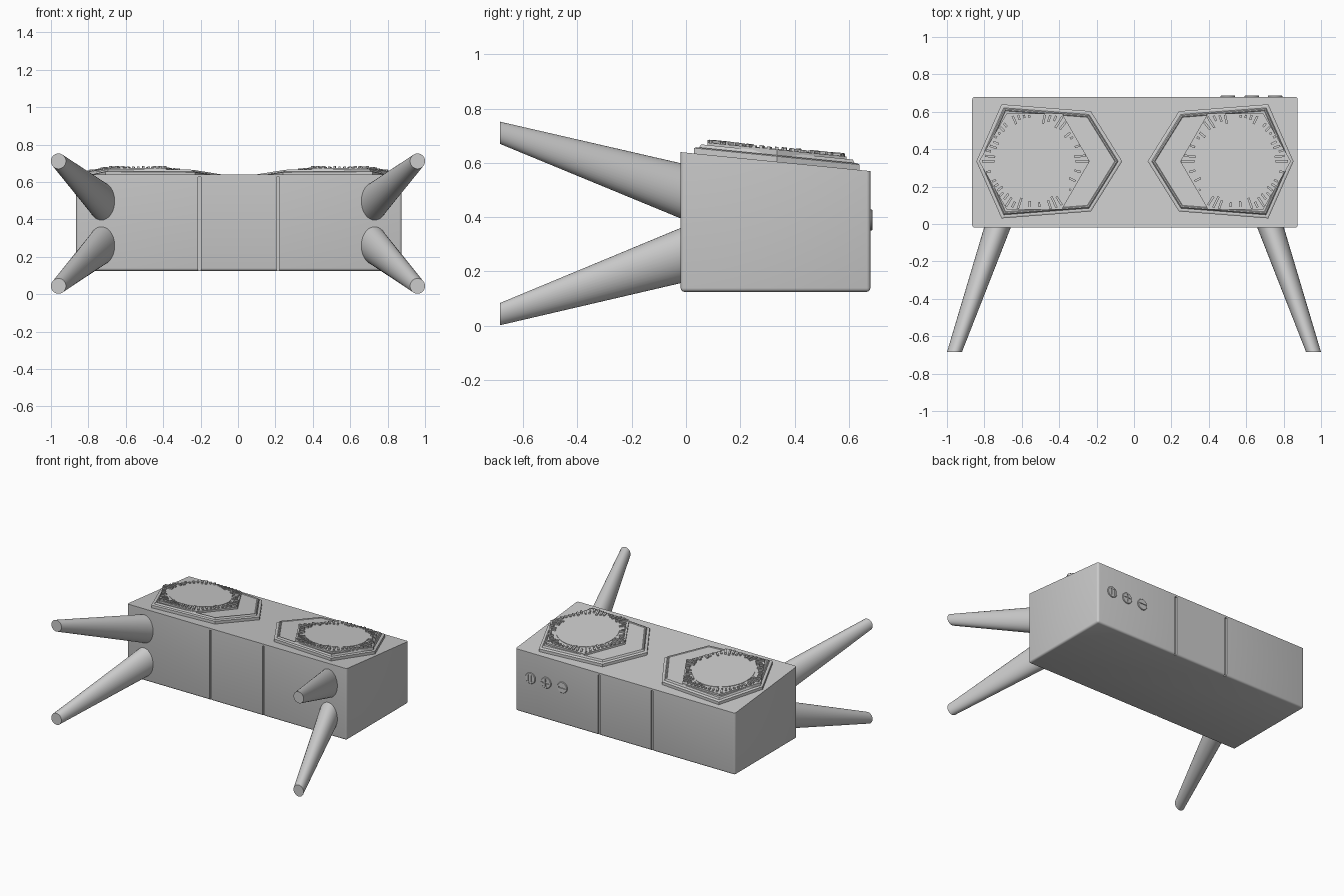
import bpy, bmesh, math, random
from mathutils import Vector

random.seed(4)
if "Cube" in bpy.data.objects:
    bpy.data.objects.remove(bpy.data.objects["Cube"], do_unlink=True)

grey = bpy.data.materials.new("plain_grey")
grey.use_nodes = True
grey.diffuse_color = (0.6, 0.6, 0.6, 1)
grey.node_tree.nodes["Principled BSDF"].inputs["Base Color"].default_value = (0.6, 0.6, 0.6, 1)

CX = 0.005                      # middle of the body
X0, X1, Y0, Y1, Z0 = -0.865, 0.875, -0.02, 0.68, 0.125


def top_z(y):
    """Height of the sloping lid."""
    return 0.638 - 0.1 * y


def finish(name, bm, smooth=False):
    bmesh.ops.recalc_face_normals(bm, faces=bm.faces)
    mesh = bpy.data.meshes.new(name)
    bm.to_mesh(mesh)
    bm.free()
    mesh.materials.append(grey)
    obj = bpy.data.objects.new(name, mesh)
    bpy.context.collection.objects.link(obj)
    if smooth:
        bpy.context.view_layer.objects.active = obj
        obj.select_set(True)
        bpy.ops.object.shade_smooth_by_angle(angle=math.radians(35))
        obj.select_set(False)
    return obj


def loft(bm, rings):
    """Skin a list of equal closed rings and cap both ends."""
    rows = [[bm.verts.new(p) for p in ring] for ring in rings]
    n = len(rows[0])
    for a, b in zip(rows, rows[1:]):
        for i in range(n):
            j = (i + 1) % n
            bm.faces.new((a[i], a[j], b[j], b[i]))
    bm.faces.new(rows[0])
    bm.faces.new(rows[-1])


def box(bm, lo, hi):
    corners = [(lo[0], lo[1]), (hi[0], lo[1]), (hi[0], hi[1]), (lo[0], hi[1])]
    loft(bm, [[(x, y, z) for x, y in corners] for z in (lo[2], hi[2])])


def cut(obj, cutter):
    cutter.hide_render = True
    cutter.hide_viewport = True
    mod = obj.modifiers.new("cut", "BOOLEAN")
    mod.operation = 'DIFFERENCE'
    mod.solver = 'EXACT'
    mod.object = cutter


# Body: box with a sloping lid, rounded uprights and lower edges
bm = bmesh.new()
box(bm, (X0, Y0, Z0), (X1, Y1, 1))
for v in bm.verts:
    if v.co.z > Z0 + 0.1:
        v.co.z = top_z(v.co.y)
edges = [e for e in bm.edges if min(v.co.z for v in e.verts) < Z0 + 0.01]
bmesh.ops.bevel(bm, geom=edges, offset=0.014, segments=3, profile=0.5, affect='EDGES')
body = finish("body", bm, True)

# Grooves down the front and back
bm = bmesh.new()
for x in (CX - 0.21, CX + 0.21):
    for y in (Y0, Y1):
        box(bm, (x - 0.008, y - 0.014, Z0 - 0.05), (x + 0.008, y + 0.014, top_z(y) - 0.014))
cut(body, finish("groove_cutter", bm))


# Legs: tapered, splayed from the front face
def leg(name, sx, base_z, tip_z):
    ends = [(0.703, base_z - 0.15 * (tip_z - base_z), 0.075, 0.109, 0.06),
            (0.96, tip_z, 0.04, 0.041, -0.685)]
    rings = [[(sx * (x + rx * math.cos(a)), y, z + rz * math.sin(a))
              for a in (i * math.tau / 40 for i in range(40))]
             for x, z, rx, rz, y in ends]
    bm = bmesh.new()
    loft(bm, rings)
    finish(name, bm, True)


for side, sx in (("left", 1), ("right", -1)):
    leg("upper_leg_" + side, sx, 0.503, 0.711)
    leg("lower_leg_" + side, sx, 0.253, 0.043)

# Speaker outline and grille centre, measured from the body's middle
PC = Vector((0.538, 0.335))
half = [(0.068, 0), (0.235, 0.268), (0.713, 0.305), (0.848, 0)]
outline = [Vector((x, PC.y + y)) for x, y in half]
outline += [Vector((x, PC.y - y)) for x, y in half[2:0:-1]]
HEX_R = 0.296
grille_hex = [PC + HEX_R * Vector((math.cos(i * math.pi / 3), math.sin(i * math.pi / 3)))
              for i in range(6)]


def inset(points, d):
    """Move every side of a convex outline inwards by d."""
    mid = sum(points, Vector((0, 0))) / len(points)
    out = []
    for i, p in enumerate(points):
        a = (points[i - 1] - p).normalized()
        b = (points[(i + 1) % len(points)] - p).normalized()
        s = math.sqrt((1 - a.dot(b)) / 2)
        out.append(p + (a + b).normalized() * d / s)
    return out


def on_lid(points, h, sx):
    return [(CX + sx * p.x, p.y, top_z(p.y) + h) for p in points]


def hex_apothem(angle):
    """Distance from grille centre to the hexagon edge."""
    a = angle % (math.pi / 3) - math.pi / 6
    return HEX_R * math.cos(math.pi / 6) / math.cos(a)


BARS = 56
bars = [(i * math.tau / BARS, random.uniform(0.205, 0.24), random.uniform(0.94, 0.99),
         random.uniform(0.052, 0.057)) for i in range(BARS)]

for side, sx in (("left", 1), ("right", -1)):
    # Stepped frame around the speaker
    bm = bmesh.new()
    steps = [(0, -0.01), (0, 0.02), (0.008, 0.024), (0.018, 0.024), (0.024, 0.036), (0.03, 0.036),
             (0.034, 0.032)]
    loft(bm, [on_lid(inset(outline, d), h, sx) for d, h in steps])
    finish("speaker_frame_" + side, bm)

    # Raised hexagonal grille plate
    bm = bmesh.new()
    loft(bm, [on_lid(grille_hex, h, sx) for h in (0.02, 0.045)])
    finish("grille_plate_" + side, bm)

    # Flat disc inside the bars
    bm = bmesh.new()
    disc = [PC + 0.205 * Vector((math.cos(i * math.tau / 48), math.sin(i * math.tau / 48)))
            for i in range(48)]
    loft(bm, [on_lid(disc, h, sx) for h in (0.04, 0.048)])
    finish("speaker_disc_" + side, bm)

    # Uneven radial bars
    bm = bmesh.new()
    for a, r0, k, h in bars:
        d = Vector((math.cos(a), math.sin(a)))
        n = Vector((-d.y, d.x)) * 0.006
        r1 = hex_apothem(a) * k
        quad = [PC + d * r0 - n, PC + d * r1 - n, PC + d * r1 + n, PC + d * r0 + n]
        loft(bm, [on_lid(quad, z, sx) for z in (0.04, h)])
    finish("grille_bars_" + side, bm)

# Round buttons on the back with recessed marks
BZ, BR = 0.39, 0.039
marks = {"power": [(-0.012, 0.005, 0.024), (0.012, 0.005, 0.024)],
         "plus": [(0, 0.005, 0.026), (0, 0.026, 0.005)],
         "minus": [(0, 0.026, 0.005)]}
for x, (label, slots) in zip((0.755, 0.63, 0.502), marks.items()):
    bm = bmesh.new()
    loft(bm, [[(x + r * math.cos(i * math.tau / 32), y, BZ + r * math.sin(i * math.tau / 32))
               for i in range(32)]
              for r, y in ((BR, Y1 - 0.01), (BR, Y1 + 0.004), (BR - 0.003, Y1 + 0.007))])
    button = finish(label + "_button", bm, True)
    for k, (dx, w, h) in enumerate(slots):
        bm = bmesh.new()
        box(bm, (x + dx - w, Y1 + 0.001, BZ - h), (x + dx + w, Y1 + 0.03, BZ + h))
        cut(button, finish(f"{label}_mark_cutter_{k}", bm))
